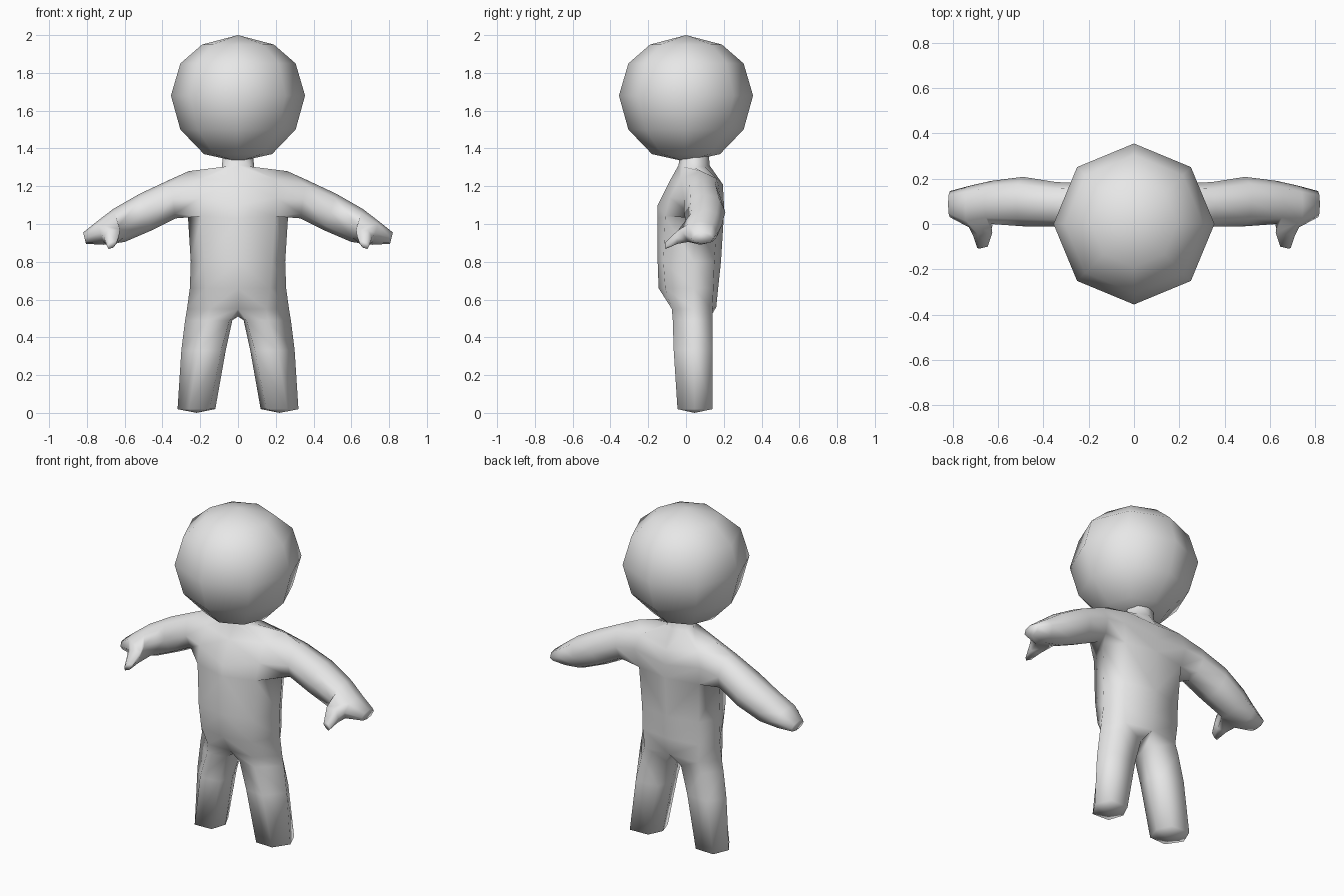
import bpy, bmesh, math

if "Cube" in bpy.data.objects:
    bpy.data.objects.remove(bpy.data.objects["Cube"])

grey = bpy.data.materials.new("plain_grey")
grey.diffuse_color = (0.8, 0.8, 0.8, 1)
grey.use_nodes = True
grey.node_tree.nodes["Principled BSDF"].inputs["Base Color"].default_value = grey.diffuse_color


def finish(name, bm):
    bmesh.ops.recalc_face_normals(bm, faces=bm.faces)
    for f in bm.faces:
        f.smooth = True
    mesh = bpy.data.meshes.new(name)
    bm.to_mesh(mesh)
    bm.free()
    mesh.materials.append(grey)
    obj = bpy.data.objects.new(name, mesh)
    bpy.context.collection.objects.link(obj)
    return obj


def ring(bm, pts):
    return [bm.verts.new(p) for p in pts]


def bridge(bm, a, b, closed=True, skip=()):
    n = len(a)
    for i in range(n if closed else n - 1):
        if i not in skip:
            j = (i + 1) % n
            bm.faces.new((a[i], a[j], b[j], b[i]))


def fan(bm, loop, tip):
    t = bm.verts.new(tip)
    for i, v in enumerate(loop):
        bm.faces.new((v, loop[(i + 1) % len(loop)], t))


# Head: eight-sided ball
bm = bmesh.new()
prev = None
for r, z in [(0.19, 1.95), (0.305, 1.85), (0.355, 1.68), (0.305, 1.5), (0.18, 1.37)]:
    cur = ring(bm, [(r * math.cos(k * math.pi / 4), r * math.sin(k * math.pi / 4), z)
                    for k in range(8)])
    if prev:
        bridge(bm, prev, cur)
    else:
        fan(bm, cur, (0, 0, 2.0))
    prev = cur
fan(bm, prev, (0, 0, 1.33))
finish("head", bm)

# Body, right half: front middle, front corner, side, back corner, back middle
bm = bmesh.new()
torso = [ring(bm, p) for p in (
    [(0, -.03, 1.38), (.055, -.01, 1.38), (.08, .045, 1.38), (.055, .1, 1.38), (0, .12, 1.38)],
    [(0, -.04, 1.31), (.06, -.02, 1.305), (.085, .045, 1.3), (.06, .1, 1.305), (0, .125, 1.31)],
    [(0, -.085, 1.23), (.19, -.03, 1.24), (.26, .08, 1.28), (.19, .165, 1.24), (0, .195, 1.21)],
    [(0, -.15, 1.1), (.2, -.085, 1.14), (.27, .06, 1.15), (.22, .18, 1.15), (0, .2, 1.12)],
    [(0, -.15, 1.03), (.195, -.11, 1.04), (.265, .05, 1.04), (.2, .165, 1.04), (0, .2, 1.04)],
    [(0, -.15, .8), (.18, -.12, .8), (.25, .04, .8), (.19, .15, .8), (0, .185, .8)],
    [(0, -.145, .66), (.17, -.11, .66), (.255, .04, .66), (.19, .145, .66), (0, .17, .66)],
    [(0, -.075, .55), (.15, -.075, .55), (.27, .04, .55), (.18, .14, .55), (0, .16, .56)])]
for i in range(7):
    # leave the shoulder opening free for the arm
    bridge(bm, torso[i], torso[i + 1], False, (1, 2) if i in (2, 3) else ())

# Leg: six-sided, starting from the hip ring and the crotch point
prev = torso[-1] + [bm.verts.new((0, .04, .51))]
for z, pts in (
        (.49, [(.045, -.05), (.16, -.07), (.28, .04), (.2, .14), (.05, .12), (.03, .04)]),
        (.33, [(.09, -.05), (.21, -.065), (.3, .04), (.24, .14), (.1, .13), (.065, .04)]),
        (.02, [(.15, -.04), (.26, -.045), (.32, .045), (.28, .14), (.16, .135), (.12, .05)])):
    cur = ring(bm, [(x, y, z) for x, y in pts])
    bridge(bm, prev, cur)
    prev = cur
fan(bm, prev, (.22, .045, 0))

# Arm: eight-sided sections between a lower and an upper edge point
section = [(.12, .15), (0, .5), (.12, .85), (.5, 1), (.88, .85), (1, .5), (.88, .15), (.5, 0)]
top, mid, low = torso[2], torso[3], torso[4]
prev = [low[1], low[2], low[3], mid[3], top[3], top[2], top[1], mid[1]]
bm.verts.remove(mid[2])
arm = []
for n, (xb, zb, xt, zt, y0, y1) in enumerate((
        (.33, 1.03, .36, 1.235, -.01, .185),
        (.46, .965, .52, 1.16, -.01, .208),
        (.60, .905, .66, 1.08, 0, .19),
        (.71, .89, .745, 1.015, -.015, .168),
        (.805, .895, .82, .955, .03, .145))):
    cur = ring(bm, [(xb + (xt - xb) * t, y0 + (y1 - y0) * s, zb + (zt - zb) * t)
                    for t, s in section])
    bridge(bm, prev, cur, skip=(6, 7) if n == 3 else ())
    arm.append(cur)
    prev = cur
bm.faces.new(prev)

# Thumb: grows out of the opening on the front of the hand
a, b = arm[2], arm[3]
prev = [a[6], a[7], a[0], b[0], b[7], b[6]]
for pts in (
        [(.625, -.04, .97), (.63, -.05, .935), (.64, -.045, .9),
         (.7, -.045, .895), (.71, -.05, .93), (.69, -.045, .965)],
        [(.645, -.095, .91), (.645, -.1, .895), (.66, -.1, .875),
         (.685, -.108, .868), (.692, -.105, .88), (.68, -.108, .905)]):
    cur = ring(bm, pts)
    bridge(bm, prev, cur)
    prev = cur
bm.faces.new(prev)

body = finish("body", bm)
mirror = body.modifiers.new("mirror", 'MIRROR')
mirror.use_axis[0] = True
mirror.use_clip = True
